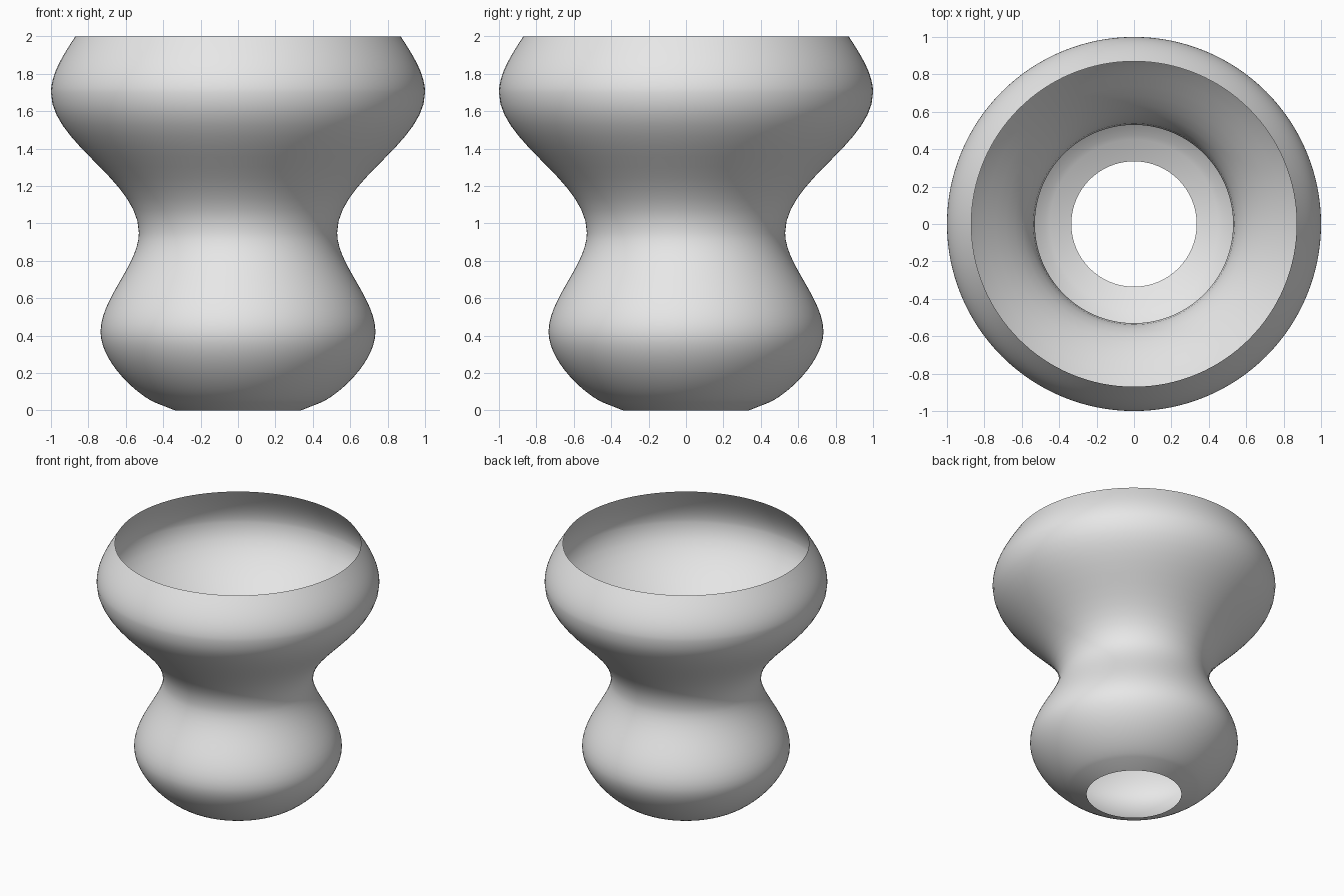
import bpy
import bmesh
import math
from mathutils import Vector
from mathutils.geometry import interpolate_bezier

cube = bpy.data.objects.get("Cube")
if cube:
    bpy.data.objects.remove(cube, do_unlink=True)

SIDES = 128
STEPS = 14

# Clay colour
clay = bpy.data.materials.new("light_grey")
clay.use_nodes = True
colour = (0.8, 0.8, 0.8, 1)
clay.diffuse_color = colour
clay.node_tree.nodes["Principled BSDF"].inputs["Base Color"].default_value = colour


def point(radius, height):
    return Vector((radius, 0, height))


# Profile knots: handle in, knot, handle out
knots = [
    (None, point(0.45, 0.045), point(0.56, 0.10)),
    (point(0.735, 0.27), point(0.735, 0.42), point(0.735, 0.60)),       # belly
    (point(0.53, 0.78), point(0.53, 0.95), point(0.53, 1.23)),          # neck
    (point(1.0, 1.43), point(1.0, 1.70), point(1.0, 1.80)),             # bowl
    (point(0.935, 1.90), point(0.87, 2.0), None),                       # rim
]
profile = [point(0.335, 0), knots[0][1]]
for (_, start, leave), (arrive, end, _) in zip(knots, knots[1:]):
    profile += interpolate_bezier(start, leave, arrive, end, STEPS)[1:]

# Vase body: thin shell turned around the z axis, open at both ends
bm = bmesh.new()
verts = [bm.verts.new(p) for p in profile]
edges = [bm.edges.new(pair) for pair in zip(verts, verts[1:])]
bmesh.ops.spin(bm, geom=verts + edges, cent=(0, 0, 0), axis=(0, 0, 1),
               angle=math.tau, steps=SIDES, use_merge=True)
bmesh.ops.remove_doubles(bm, verts=bm.verts, dist=0.0001)
bm.normal_update()
flipped = [f for f in bm.faces if abs(f.calc_center_median().z - 1.7) < 0.05]
if sum(f.normal.dot(f.calc_center_median() * Vector((1, 1, 0))) for f in flipped) < 0:
    bmesh.ops.reverse_faces(bm, faces=bm.faces)
mesh = bpy.data.meshes.new("vase_body")
bm.to_mesh(mesh)
bm.free()
mesh.materials.append(clay)
vase = bpy.data.objects.new("vase_body", mesh)
bpy.context.collection.objects.link(vase)

bpy.ops.object.select_all(action="DESELECT")
vase.select_set(True)
bpy.context.view_layer.objects.active = vase
bpy.ops.object.shade_smooth_by_angle(angle=math.radians(40))
